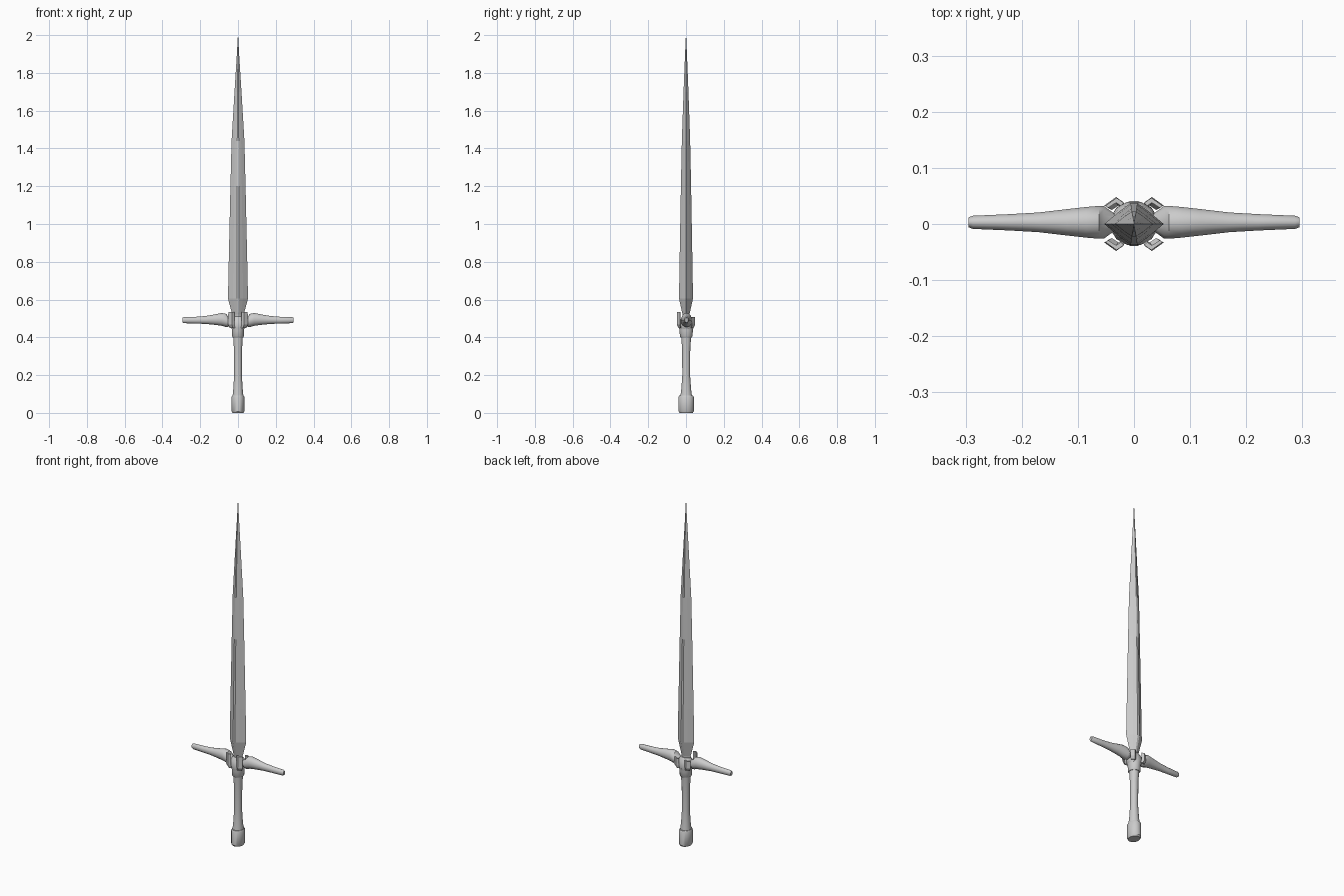
import bpy, bmesh, math

if "Cube" in bpy.data.objects:
    bpy.data.objects.remove(bpy.data.objects["Cube"])


def make_object(name, bm, smooth=True):
    bmesh.ops.recalc_face_normals(bm, faces=bm.faces)
    mesh = bpy.data.meshes.new(name)
    bm.to_mesh(mesh)
    bm.free()
    obj = bpy.data.objects.new(name, mesh)
    bpy.context.collection.objects.link(obj)
    if smooth:
        bpy.ops.object.select_all(action='DESELECT')
        obj.select_set(True)
        bpy.context.view_layer.objects.active = obj
        bpy.ops.object.shade_smooth_by_angle(angle=math.radians(35))
    return obj


def loft(name, rings, smooth=True):
    """Skin a list of equal-length point rings and cap both ends."""
    bm = bmesh.new()
    loops = [[bm.verts.new(p) for p in ring] for ring in rings]
    n = len(loops[0])
    for a, b in zip(loops, loops[1:]):
        for i in range(n):
            j = (i + 1) % n
            bm.faces.new((a[i], a[j], b[j], b[i]))
    bm.faces.new(loops[0])
    bm.faces.new(loops[-1])
    return make_object(name, bm, smooth)


def circle(n):
    return [(math.cos(math.tau * (i + 0.5) / n), math.sin(math.tau * (i + 0.5) / n))
            for i in range(n)]


def turned(name, sections, n=16):
    """Upright lathe part: sections are (z, radius x, radius y)."""
    return loft(name, [[(rx * c, ry * s + 0.001, z) for c, s in circle(n)]
                       for z, rx, ry in sections])


# blade: faceted diamond section with a soft ridge, tapering to the tip
section = [(1, 0), (0.5, 0.6), (0.12, 1), (-0.12, 1), (-0.5, 0.6),
           (-1, 0), (-0.5, -0.6), (-0.12, -1), (0.12, -1), (0.5, -0.6)]
blade = [(0.49, 0.026, 0.016), (0.52, 0.030, 0.018), (0.605, 0.053, 0.037),
         (0.80, 0.049, 0.034), (1.20, 0.040, 0.027), (1.44, 0.034, 0.022),
         (1.70, 0.0185, 0.013), (1.90, 0.006, 0.005), (2.0, 0.0006, 0.0006)]
loft("blade", [[(x * w, y * d, z) for x, y in section] for z, w, d in blade], False)

# pommel, grip and collar
turned("pommel", [(0, 0.029, 0.035), (0.008, 0.034, 0.041),
                  (0.085, 0.034, 0.041), (0.092, 0.030, 0.037)])
turned("grip", [(0.09, 0.029, 0.031), (0.13, 0.025, 0.026), (0.20, 0.021, 0.021),
                (0.34, 0.022, 0.022), (0.405, 0.026, 0.027)])
turned("collar", [(0.40, 0.029, 0.030), (0.405, 0.032, 0.034),
                  (0.435, 0.032, 0.036), (0.452, 0.035, 0.039)])

# guard hub under the blade
turned("guard_hub", [(0.445, 0.034, 0.038), (0.462, 0.044, 0.040),
                     (0.49, 0.042, 0.034), (0.51, 0.028, 0.020)], 12)

# guard arms: long tapered rods, (x, centre z, radius y, radius z)
arm = [(0.035, 0.482, 0.016, 0.018), (0.054, 0.484, 0.030, 0.028),
       (0.062, 0.489, 0.030, 0.035), (0.085, 0.495, 0.028, 0.034),
       (0.12, 0.494, 0.024, 0.028), (0.17, 0.492, 0.018, 0.021),
       (0.22, 0.491, 0.015, 0.018), (0.287, 0.491, 0.012, 0.016),
       (0.295, 0.491, 0.009, 0.012)]
for side, label in ((1, "right"), (-1, "left")):
    loft("guard_arm_" + label,
         [[(side * x, 0.003 + ry * c, z + rz * s) for c, s in circle(14)]
          for x, z, ry, rz in arm])

# four angled corner prongs gripping the blade root, taller at the front
prong = [(0.019, 0.039), (0.032, 0.048), (0.053, 0.033),
         (0.047, 0.030), (0.033, 0.039), (0.024, 0.033)]
for sy, top, depth in ((-1, 0.533, "front"), (1, 0.507, "back")):
    for sx, label in ((1, "right"), (-1, "left")):
        levels = [(0.45, 0.84), (0.467, 1.0), (top, 0.97)]
        loft("guard_prong_%s_%s" % (depth, label),
             [[(sx * x * k, sy * y * k, z) for x, y in prong] for z, k in levels], False)
